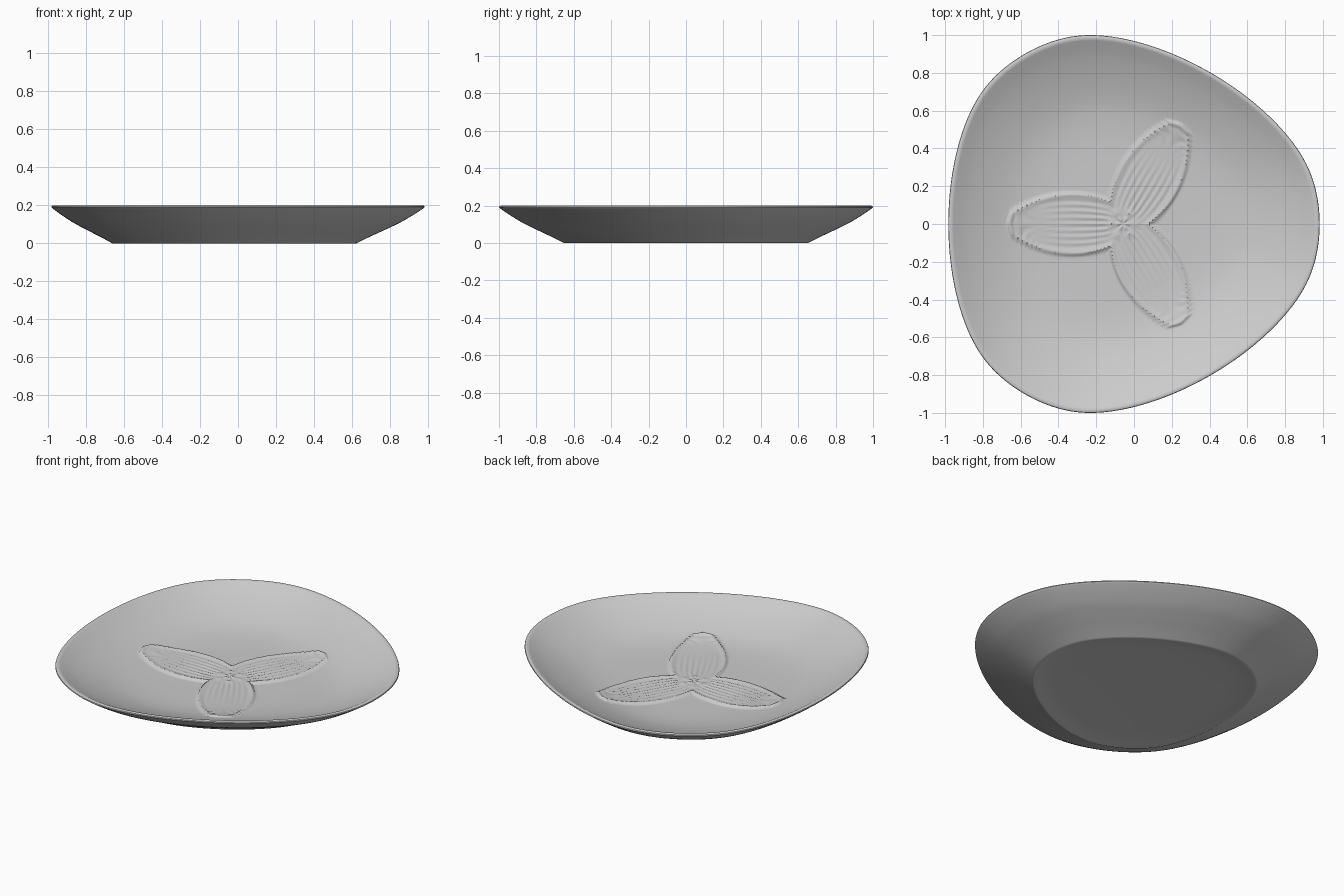
import bpy, bmesh
from math import sin, cos, pi, tau, radians, hypot, atan2

cube = bpy.data.objects.get("Cube")
if cube:
    bpy.data.objects.remove(cube)

SEGMENTS = 360
CENTRE = -0.0575     # middle of the three-sided outline


def outline(a):
    """Rounded triangle from its support function, relative to CENTRE."""
    h = 0.9915 + 0.0575 * cos(3 * a) - 0.0085 * cos(6 * a)
    dh = -0.1725 * sin(3 * a) + 0.051 * sin(6 * a)
    return h * cos(a) - dh * sin(a), h * sin(a) + dh * cos(a)


def smooth(x):
    x = max(0.0, min(1.0, x))
    return x * x * (3 - 2 * x)


def curve(points, steps):
    """Smooth profile through a few points."""
    out = []
    pts = [points[0]] + points + [points[-1]]
    for p0, p1, p2, p3 in zip(pts, pts[1:], pts[2:], pts[3:]):
        for i in range(steps):
            s = i / steps
            out.append(tuple(
                0.5 * (2 * b + (c - a) * s + (2 * a - 5 * b + 4 * c - d) * s ** 2
                       + (3 * b - a - 3 * c + d) * s ** 3)
                for a, b, c, d in zip(p0, p1, p2, p3)))
    return out + [points[-1]]


def relief(x, y):
    """Height of the three veined petals and the beaded flower centre."""
    r, a = hypot(x, y), atan2(y, x)
    axis = max((radians(d) for d in (60, 180, 300)), key=lambda t: cos(a - t))
    u, v = r * cos(a - axis), r * sin(a - axis)
    width = 0.172 * (1 - ((u - 0.27) / 0.42) ** 2)
    inset = min(width - abs(v), 0.62 - u - 0.3 * abs(v))
    if inset <= 0:
        return 0.0
    edge = 0.014 * smooth(inset / 0.014) - 0.007 * smooth((inset - 0.014) / 0.025)
    veins = 0.0022 * cos(tau * 5 * v / max(width, 0.03))
    veins *= smooth((inset - 0.025) / 0.02) * smooth((r - 0.07) / 0.03)
    beads = 0.004 * (1 + cos(6 * a) * smooth(r / 0.03)) * smooth((0.09 - r) / 0.03)
    beads *= 0.5 - 0.5 * cos(tau * r / 0.045)
    return edge + veins + beads


# Dish profile: (share of outline, height), inside, rim, outside, base
inside = curve([(0.008, 0.05), (0.25, 0.05), (0.45, 0.053), (0.58, 0.064),
                (0.68, 0.084), (0.79, 0.118), (0.89, 0.157), (0.975, 0.198)], 16)
rim = [(0.983, 0.2), (0.992, 0.2), (0.998, 0.197), (1.0, 0.191)]
outside = curve([(0.995, 0.186), (0.95, 0.155), (0.88, 0.112), (0.8, 0.072),
                 (0.72, 0.034), (0.652, 0.0)], 5)
base = [(0.648, 0.0), (0.62, 0.006), (0.57, 0.012), (0.5, 0.015), (0.01, 0.016)]

bm = bmesh.new()
edge_points = [outline(tau * i / SEGMENTS) for i in range(SEGMENTS)]
rings = []
for k, (t, z) in enumerate(inside + rim + outside + base):
    ring = []
    for ox, oy in edge_points:
        x, y = t * ox, t * oy
        lift = relief(x, y) if k < len(inside) else 0
        ring.append(bm.verts.new((x + CENTRE, y, z + lift)))
    rings.append(ring)
for lower, upper in zip(rings, rings[1:]):
    for i in range(SEGMENTS):
        j = (i + 1) % SEGMENTS
        bm.faces.new((lower[i], upper[i], upper[j], lower[j]))
bm.faces.new(rings[0])
bm.faces.new(rings[-1])
bmesh.ops.recalc_face_normals(bm, faces=bm.faces)

mesh = bpy.data.meshes.new("dish")
bm.to_mesh(mesh)
bm.free()
dish = bpy.data.objects.new("dish", mesh)
bpy.context.collection.objects.link(dish)

# Plain grey glaze
glaze = bpy.data.materials.new("grey_glaze")
glaze.use_nodes = True
colour = (0.6, 0.6, 0.6, 1)
glaze.diffuse_color = colour
glaze.node_tree.nodes["Principled BSDF"].inputs["Base Color"].default_value = colour
mesh.materials.append(glaze)

bpy.context.view_layer.objects.active = dish
dish.select_set(True)
bpy.ops.object.shade_smooth_by_angle(angle=radians(40))
